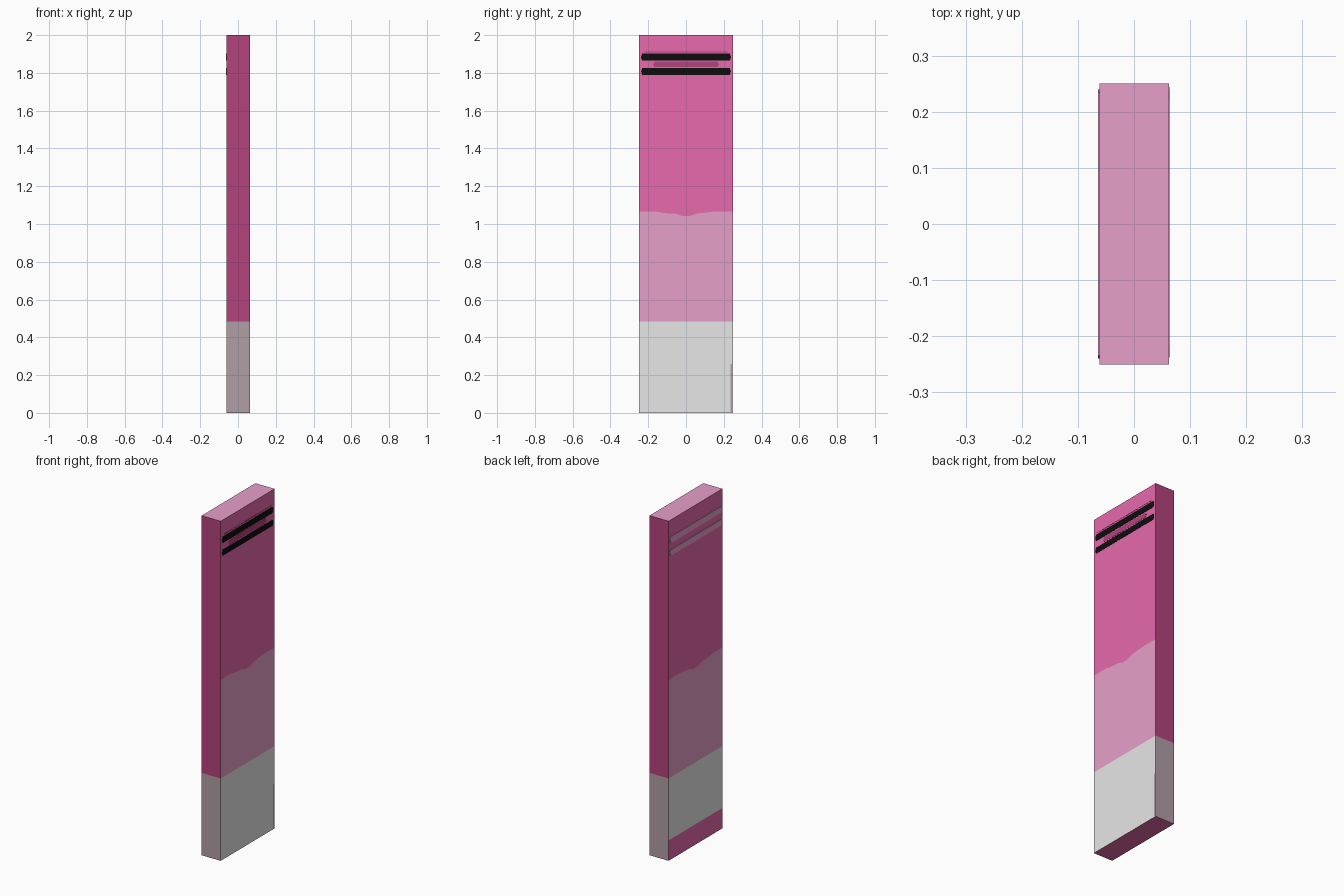
import bpy, bmesh

if "Cube" in bpy.data.objects:
    bpy.data.objects.remove(bpy.data.objects["Cube"])


def material(name, rgb):
    m = bpy.data.materials.new(name)
    m.diffuse_color = (*rgb, 1.0)
    m.use_nodes = True
    m.node_tree.nodes["Principled BSDF"].inputs["Base Color"].default_value = m.diffuse_color
    return m


PINK = material("hot pink", (1.0, 0.18, 0.515))
LIGHT = material("light pink", (1.0, 0.44, 0.73))
WHITE = material("white", (1.0, 1.0, 1.0))
CRIMSON = material("deep pink", (0.456, 0.054, 0.205))
MAUVE = material("grey mauve", (0.44, 0.342, 0.381))
BLACK = material("black", (0.004, 0.004, 0.004))

X0, X1, HALF_Y = -0.0615, 0.0625, 0.25

# wavy border between the two pinks: (y, z)
WAVE = [(-0.25, 1.065), (-0.15, 1.065), (-0.12, 1.058), (-0.05, 1.054),
        (-0.02, 1.042), (0.02, 1.042), (0.06, 1.056), (0.14, 1.065), (0.25, 1.065)]


def make_object(name, bm, mats):
    bmesh.ops.recalc_face_normals(bm, faces=bm.faces[:])
    me = bpy.data.meshes.new(name)
    bm.to_mesh(me)
    bm.free()
    for m in mats:
        me.materials.append(m)
    ob = bpy.data.objects.new(name, me)
    bpy.context.collection.objects.link(ob)
    return ob


def board():
    """Upright slab made of stacked rings, coloured by height and direction."""
    bm = bmesh.new()
    ring_xy = [(X1, y, z) for y, z in WAVE] + [(X0, y, z) for y, z in reversed(WAVE)]
    rings = []
    for level in (0.0, 0.12, 0.485, None, 2.0):
        rings.append([bm.verts.new((x, y, w if level is None else level))
                      for x, y, w in ring_xy])
    n = len(ring_xy)
    half = len(WAVE)
    # band colours for the +x face, -x face and narrow edges
    front = (2, 2, 1, 0)
    back = (0, 2, 1, 0)
    edge = (4, 4, 3, 3)
    for k in range(4):
        for i in range(n):
            j = (i + 1) % n
            f = bm.faces.new((rings[k][i], rings[k][j], rings[k + 1][j], rings[k + 1][i]))
            if i in (half - 1, n - 1):
                f.material_index = edge[k]
            else:
                f.material_index = front[k] if i < half else back[k]
    bm.faces.new(rings[0]).material_index = 0
    bm.faces.new(rings[-1]).material_index = 1
    make_object("board", bm, [PINK, LIGHT, WHITE, CRIMSON, MAUVE])


def plate(name, xa, xb, ya, yb, za, zb, mat, point=0.0):
    """Thin plate with optionally pointed ends, lying against a wide face."""
    bm = bmesh.new()
    zm = (za + zb) / 2
    outline = [(ya + point, za), (yb - point, za), (yb, zm),
               (yb - point, zb), (ya + point, zb), (ya, zm)]
    f = bm.faces.new([bm.verts.new((xa, y, z)) for y, z in outline])
    ext = bmesh.ops.extrude_face_region(bm, geom=[f], use_keep_orig=True)
    verts = [g for g in ext["geom"] if isinstance(g, bmesh.types.BMVert)]
    bmesh.ops.translate(bm, verts=verts, vec=(xb - xa, 0, 0))
    make_object(name, bm, [mat])


board()

# stripes near the top of both wide faces
for label, za, zb in (("lower", 1.79, 1.825), ("upper", 1.865, 1.902)):
    plate(label + "_stripe", X1 - 0.001, X1 + 0.0012, -0.238, 0.238, za, zb, BLACK, 0.006)
    plate(label + "_back_stripe", X0 - 0.003, X0 + 0.001, -0.24, 0.24, za, zb, LIGHT, 0.006)

# dark strip between the stripes and fine line above
plate("stripe_infill", X1 - 0.001, X1 + 0.001, -0.175, 0.175, 1.83, 1.86, CRIMSON, 0.01)
plate("fine_line", X1 - 0.001, X1 + 0.001, -0.22, 0.22, 1.909, 1.914, CRIMSON)

# narrow trim at the lower corner
plate("corner_trim", X1 - 0.001, X1 + 0.001, 0.236, 0.244, 0.004, 0.26, MAUVE)
